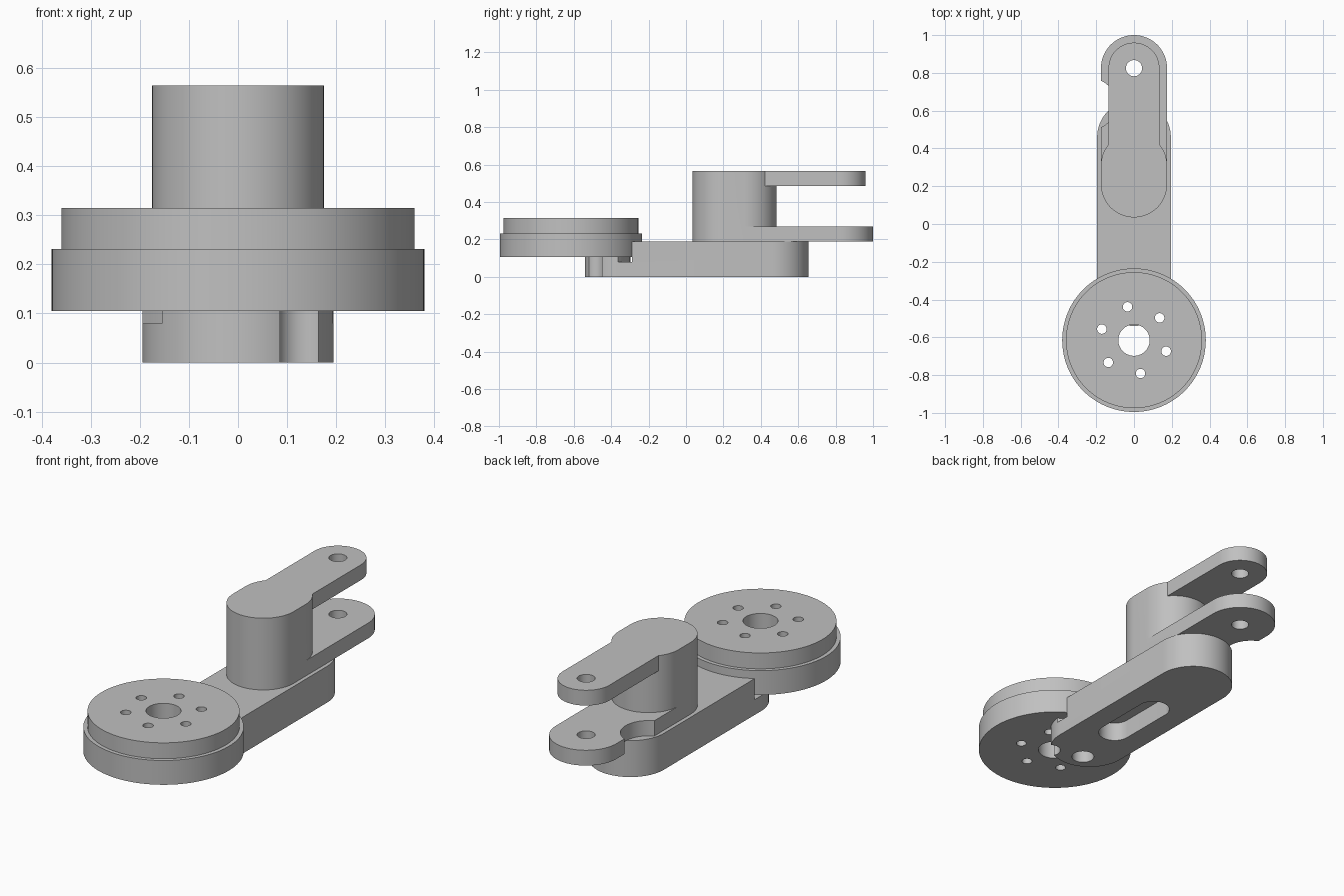
import bpy
import bmesh
from math import cos, sin, pi, radians

if "Cube" in bpy.data.objects:
    bpy.data.objects.remove(bpy.data.objects["Cube"])

grey = bpy.data.materials.new("light grey")
grey.use_nodes = True
grey.diffuse_color = (0.53, 0.53, 0.53, 1)
grey.node_tree.nodes["Principled BSDF"].inputs["Base Color"].default_value = (0.53, 0.53, 0.53, 1)


def extrude(name, outline, z0, z1):
    """Solid prism from a counter-clockwise outline."""
    bm = bmesh.new()
    face = bm.faces.new([bm.verts.new((x, y, z0)) for x, y in outline])
    up = bmesh.ops.extrude_face_region(bm, geom=[face])
    verts = [v for v in up["geom"] if isinstance(v, bmesh.types.BMVert)]
    bmesh.ops.translate(bm, verts=verts, vec=(0, 0, z1 - z0))
    bmesh.ops.recalc_face_normals(bm, faces=bm.faces)
    mesh = bpy.data.meshes.new(name)
    bm.to_mesh(mesh)
    bm.free()
    mesh.materials.append(grey)
    obj = bpy.data.objects.new(name, mesh)
    bpy.context.collection.objects.link(obj)
    return obj


def slot(name, r, y0, y1, z0, z1, n=36):
    """Bar along y with round ends centred on y0 and y1."""
    back = [(r * cos(pi * i / n), y1 + r * sin(pi * i / n)) for i in range(n + 1)]
    front = [(-x, y0 + y1 - y) for x, y in back]
    return extrude(name, back + front, z0, z1)


def disc(name, x, y, r, z0, z1, n=96):
    ring = [(x + r * cos(2 * pi * i / n), y + r * sin(2 * pi * i / n)) for i in range(n)]
    return extrude(name, ring, z0, z1)


def box(name, x0, x1, y0, y1, z0, z1):
    return extrude(name, [(x0, y0), (x1, y0), (x1, y1), (x0, y1)], z0, z1)


def combine(obj, tool, operation="DIFFERENCE"):
    """Apply a boolean and discard the tool."""
    mod = obj.modifiers.new("boolean", "BOOLEAN")
    mod.operation = operation
    mod.solver = "EXACT"
    mod.object = tool
    bpy.context.view_layer.objects.active = obj
    bpy.ops.object.modifier_apply(modifier=mod.name)
    bpy.data.objects.remove(tool)


DISC_Y = -0.615
PIN_Y = 0.825
bolts = [(0.18 * cos(radians(41 + 60 * k)), DISC_Y + 0.18 * sin(radians(41 + 60 * k)))
         for k in range(6)]

# Stepped round plate with a bore and six bolt holes
plate = disc("round_plate", 0, DISC_Y, 0.38, 0.105, 0.232, 128)
combine(plate, disc("step", 0, DISC_Y, 0.36, 0.15, 0.315, 128), "UNION")
combine(plate, disc("bore", 0, DISC_Y, 0.083, 0, 1))
for x, y in bolts:
    combine(plate, disc("bolt_hole", x, y, 0.025, 0, 1, 32))

# Base arm with a seat for the plate, clearance groove, bolt reliefs and pocket
arm = slot("base_arm", 0.195, -0.345, 0.46, 0, 0.19)
combine(arm, disc("seat", 0, DISC_Y, 0.38, 0.105, 0.4, 128))
groove = disc("groove", 0, DISC_Y, 0.38, 0.08, 0.2, 128)
combine(groove, disc("groove_core", 0, DISC_Y, 0.317, 0, 0.3))
combine(arm, groove)
combine(arm, box("side_relief", -0.3, -0.155, -0.5, -0.32, 0.08, 0.2))
for x, y in bolts[:2]:
    combine(arm, disc("bolt_relief", x, y, 0.055, -0.1, 0.3, 48))
combine(arm, slot("pocket", 0.08, -0.15, 0.15, -0.1, 0.1))

# Upright post carrying a two-pronged fork
fork = slot("post_and_fork", 0.175, 0.21, 0.31, 0.19, 0.565)
lower = slot("lower_prong", 0.175, 0.31, PIN_Y, 0.19, 0.27)
combine(lower, disc("scoop", -0.23, 0.635, 0.135, 0, 0.4))
combine(fork, lower, "UNION")
combine(fork, slot("upper_prong", 0.135, 0.3, PIN_Y, 0.485, 0.565), "UNION")
combine(fork, disc("pin_hole", 0, PIN_Y, 0.043, 0, 1, 48))

# Smooth the round walls, keep the rims crisp
bpy.ops.object.select_all(action="DESELECT")
for obj in (plate, arm, fork):
    obj.select_set(True)
bpy.context.view_layer.objects.active = arm
bpy.ops.object.shade_smooth_by_angle(angle=radians(30))
